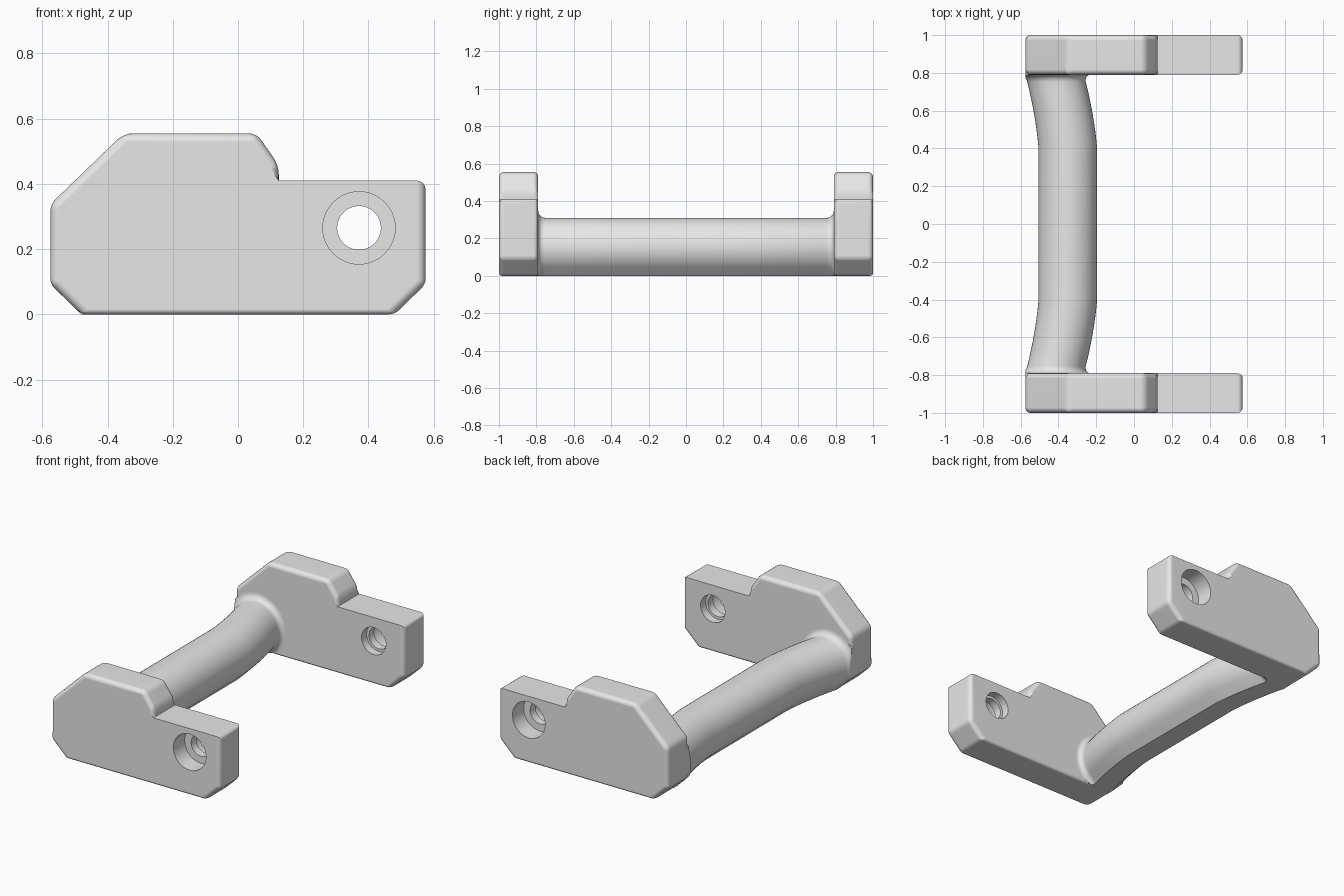
import bpy, bmesh, math

cube = bpy.data.objects.get("Cube")
if cube:
    bpy.data.objects.remove(cube, do_unlink=True)

grey = bpy.data.materials.new("plain_grey")
grey.use_nodes = True
grey.diffuse_color = (0.8, 0.8, 0.8, 1)
grey.node_tree.nodes["Principled BSDF"].inputs["Base Color"].default_value = (0.8, 0.8, 0.8, 1)


def make_object(name, bm):
    bmesh.ops.recalc_face_normals(bm, faces=bm.faces)
    mesh = bpy.data.meshes.new(name)
    bm.to_mesh(mesh)
    bm.free()
    mesh.materials.append(grey)
    obj = bpy.data.objects.new(name, mesh)
    bpy.context.collection.objects.link(obj)
    return obj


def select_only(obj):
    bpy.ops.object.select_all(action='DESELECT')
    obj.select_set(True)
    bpy.context.view_layer.objects.active = obj


def loft(rings):
    """Skin a list of equal closed rings and cap both ends."""
    bm = bmesh.new()
    rows = [[bm.verts.new(p) for p in ring] for ring in rings]
    n = len(rows[0])
    for a, b in zip(rows, rows[1:]):
        for i in range(n):
            j = (i + 1) % n
            bm.faces.new((a[i], a[j], b[j], b[i]))
    bm.faces.new(rows[0])
    bm.faces.new(rows[-1])
    return bm


def smooth(obj, degrees):
    select_only(obj)
    bpy.ops.object.shade_smooth_by_angle(angle=math.radians(degrees))


# End plate outline (x, z), then the bevel weight of each side's rim and each corner
OUTLINE = [(-0.575, 0.092), (-0.575, 0.338), (-0.35, 0.555), (0.057, 0.555),
           (0.125, 0.457), (0.125, 0.41), (0.575, 0.41), (0.575, 0.092),
           (0.48, 0), (-0.48, 0)]
RIM = [1, 1, 1, 1, 1, 0, 1, 1, 0.6, 1]
CORNER = [0.6, 1, 1, 1, 1, 0, 1, 0.6, 0.6, 0.6]
INNER, OUTER = 0.79, 1.0
HOLE_X, HOLE_Z = 0.371, 0.265


def end_plate(name, side):
    bm = loft([[(x, side * y, z) for x, z in OUTLINE] for y in (INNER, OUTER)])
    weight = bm.edges.layers.float.new("bevel_weight_edge")
    bm.verts.index_update()
    n = len(OUTLINE)
    for e in bm.edges:
        i, j = sorted(v.index % n for v in e.verts)
        if i == j:
            e[weight] = CORNER[i]
        else:
            e[weight] = RIM[i if j == i + 1 else j]
    plate = make_object(name, bm)
    bevel = plate.modifiers.new("rounded_edges", 'BEVEL')
    bevel.limit_method = 'WEIGHT'
    bevel.width = 0.027
    bevel.segments = 4
    bevel.use_clamp_overlap = False

    # Stepped screw hole: wide outside, narrow lip, slightly wider inside
    steps = [(0.7, 0.083), (0.84, 0.083), (0.84, 0.067), (0.89, 0.067), (0.89, 0.111), (1.1, 0.111)]
    sides = 48
    turns = [2 * math.pi * k / sides for k in range(sides)]
    cutter = make_object(name + "_hole_cutter", loft(
        [[(HOLE_X + r * math.cos(t), side * y, HOLE_Z + r * math.sin(t)) for t in turns]
         for y, r in steps]))
    cutter.hide_render = True
    cut = plate.modifiers.new("screw_hole", 'BOOLEAN')
    cut.object = cutter
    cut.solver = 'EXACT'
    select_only(plate)
    bpy.ops.object.convert(target='MESH')
    bpy.data.objects.remove(cutter, do_unlink=True)
    smooth(plate, 35)
    normals = plate.modifiers.new("flat_face_normals", 'WEIGHTED_NORMAL')
    normals.keep_sharp = True


end_plate("front_end_plate", -1)
end_plate("back_end_plate", 1)

# Grip bar: round on top, sloping to a flat base
R = 0.155
FILLET = 0.038
ARC = 36
SECTION = [(math.cos(math.radians(-45 + 270 * k / ARC)),
            math.sin(math.radians(-45 + 270 * k / ARC))) for k in range(ARC + 1)]
BASE = math.tan(math.pi / 8)
SECTION += [(-BASE, -1), (BASE, -1)]


def bar_ring(y):
    t = max(0, (abs(y) - 0.4) / (INNER - 0.4))
    centre = -0.35 - 0.07 * (0.5 * t + 0.5 * t * t)
    # Fillet flare where the bar meets a plate
    u = min(FILLET, max(0, abs(y) - (INNER - FILLET)))
    r = R + FILLET - math.sqrt(FILLET ** 2 - u ** 2)
    ring = []
    for c, s in SECTION:
        z = max(0, R + r * s)
        x = centre + r * c
        ring.append((max(x, -0.575, -0.481 - z), y, z))
    return ring


half = [0, 0.4] + [0.4 + 0.044 * k for k in range(1, 8)]
half += [INNER - FILLET * (1 - math.sin(math.pi / 2 * k / 8)) for k in range(9)]
half.append(INNER + 0.02)
stations = [-y for y in reversed(half[1:])] + half
grip = make_object("grip_bar", loft([bar_ring(y) for y in stations]))
smooth(grip, 35)
